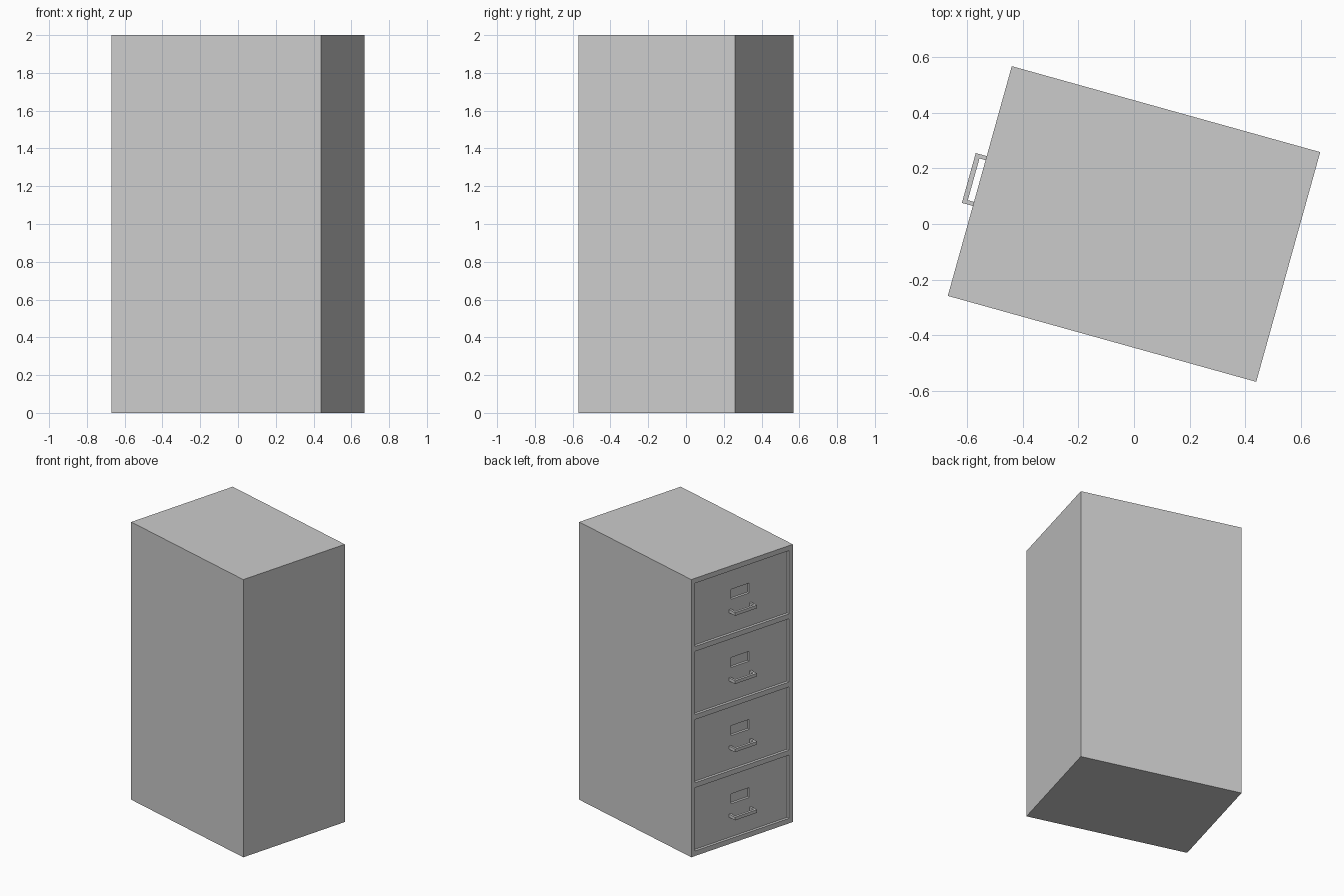
import bpy, bmesh, math
from mathutils import Matrix

if "Cube" in bpy.data.objects:
    bpy.data.objects.remove(bpy.data.objects["Cube"])

TURN = math.radians(-15.57)          # whole cabinet is turned on the floor
DEPTH, WIDTH, HEIGHT = 1.152, 0.858, 2.0
ROWS, RAIL, SIDE = 4, 0.036, 0.032   # drawers, rail height, side margin
RECESS = 0.02
OPEN_H = (HEIGHT - RAIL * (ROWS + 1)) / ROWS
FRONT = -DEPTH / 2
PANEL = FRONT + RECESS


def finish(name, bm):
    bmesh.ops.recalc_face_normals(bm, faces=bm.faces[:])
    mesh = bpy.data.meshes.new(name)
    bm.to_mesh(mesh)
    bm.free()
    ob = bpy.data.objects.new(name, mesh)
    ob.rotation_euler.z = TURN
    bpy.context.collection.objects.link(ob)
    return ob


def add_box(bm, x, y, z):
    size = [b - a for a, b in (x, y, z)]
    mid = [(a + b) / 2 for a, b in (x, y, z)]
    bmesh.ops.create_cube(bm, size=1, matrix=Matrix.Translation(mid) @ Matrix.Diagonal((*size, 1)))


def cut(ob, cutter):
    mod = ob.modifiers.new(cutter.name, 'BOOLEAN')
    mod.operation, mod.solver, mod.object = 'DIFFERENCE', 'EXACT', cutter
    cutter.hide_render = True
    cutter.display_type = 'WIRE'
    cutter.hide_set(True)


# Cabinet body
bm = bmesh.new()
add_box(bm, (FRONT, -FRONT), (-WIDTH / 2, WIDTH / 2), (0, HEIGHT))
body = finish("cabinet_body", bm)

# Recessed drawer fronts and label pockets
openings, pockets = bmesh.new(), bmesh.new()
half = WIDTH / 2 - SIDE
for i in range(ROWS):
    z0 = RAIL + i * (OPEN_H + RAIL)
    add_box(openings, (FRONT - 0.1, PANEL), (-half, half), (z0, z0 + OPEN_H))
    add_box(pockets, (FRONT - 0.1, PANEL + 0.018), (-0.077, 0.077), (z0 + 0.238, z0 + 0.309))

    # Drawer handle: flat U profile pulled upward
    bm = bmesh.new()
    o, n, xo, xi = 0.093, 0.078, FRONT - 0.041, FRONT - 0.023
    outline = [(PANEL, o), (xo, o), (xo, -o), (PANEL, -o),
               (PANEL, -n), (xi, -n), (xi, n), (PANEL, n)]
    face = bm.faces.new([bm.verts.new((x, y, z0 + 0.145)) for x, y in outline])
    up = bmesh.ops.extrude_face_region(bm, geom=[face])["geom"]
    bmesh.ops.translate(bm, vec=(0, 0, 0.023),
                        verts=[v for v in up if isinstance(v, bmesh.types.BMVert)])
    finish(f"drawer_handle_{i + 1}", bm)

cut(body, finish("drawer_opening_cutter", openings))
cut(body, finish("label_pocket_cutter", pockets))
